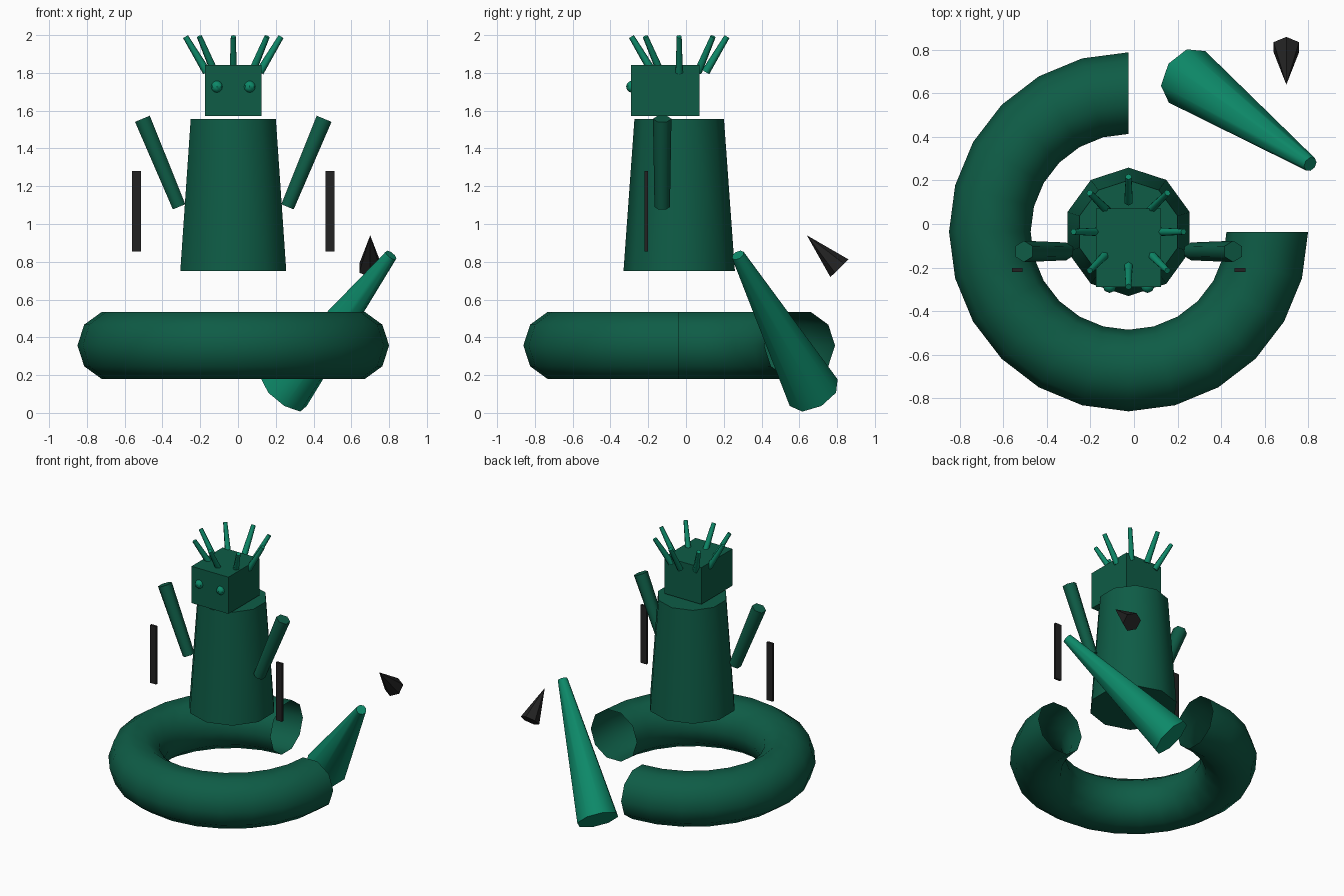
import bpy, bmesh, math
from mathutils import Vector, Matrix

if "Cube" in bpy.data.objects:
    bpy.data.objects.remove(bpy.data.objects["Cube"])

CX, CY = -0.025, -0.036   # axis of the figure


def material(name, rgb):
    m = bpy.data.materials.new(name)
    m.diffuse_color = (*rgb, 1)
    m.use_nodes = True
    m.node_tree.nodes["Principled BSDF"].inputs["Base Color"].default_value = m.diffuse_color
    return m


DARK = material("dark_green", (0.0044, 0.107, 0.061))
BRIGHT = material("bright_green", (0.004, 0.25, 0.14))
BLACK = material("near_black", (0.016, 0.016, 0.016))


def finish(name, bm, mat, smooth=40):
    me = bpy.data.meshes.new(name)
    bm.to_mesh(me)
    bm.free()
    ob = bpy.data.objects.new(name, me)
    bpy.context.collection.objects.link(ob)
    me.materials.append(mat)
    if smooth:
        bpy.ops.object.select_all(action='DESELECT')
        ob.select_set(True)
        bpy.context.view_layer.objects.active = ob
        bpy.ops.object.shade_smooth_by_angle(angle=math.radians(smooth))
    return ob


def cone(name, a, b, ra, rb, sides, mat, ref=(0, 1, 0), smooth=50):
    """Capped cone from a to b; its first corner points towards ref."""
    a, b, ref = Vector(a), Vector(b), Vector(ref)
    z = (b - a).normalized()
    y = (ref - z * ref.dot(z)).normalized()
    x = y.cross(z)
    rot = Matrix((x, y, z)).transposed().to_4x4()
    bm = bmesh.new()
    bmesh.ops.create_cone(bm, cap_ends=True, segments=sides, radius1=ra, radius2=rb,
                          depth=(b - a).length,
                          matrix=Matrix.Translation((a + b) / 2) @ rot)
    return finish(name, bm, mat, smooth)


def box(name, centre, size, mat):
    bm = bmesh.new()
    bmesh.ops.create_cube(bm, size=1, matrix=Matrix.Translation(centre) @ Matrix.Diagonal((*size, 1)))
    return finish(name, bm, mat, 0)


# Coiled lower body: open three-quarter ring
MAJ, MIN, R, r = 18, 10, 0.6375, 0.1875
bm = bmesh.new()
rings = []
for i in range(MAJ + 1):
    t = math.pi / 2 + 1.5 * math.pi * i / MAJ
    ring = []
    for j in range(MIN):
        p = 2 * math.pi * j / MIN
        d = R + r * math.cos(p)
        ring.append(bm.verts.new((CX + d * math.cos(t), CY + d * math.sin(t), 0.357 + r * math.sin(p))))
    rings.append(ring)
for A, B in zip(rings, rings[1:]):
    for j in range(MIN):
        k = (j + 1) % MIN
        bm.faces.new((A[j], B[j], B[k], A[k]))
finish("coil", bm, DARK)

# Torso and head
cone("torso", (CX, CY, 0.75), (CX, CY, 1.556), 0.295, 0.237, 10, DARK)
box("head", (CX, -0.109, 1.706), (0.30, 0.362, 0.27), DARK)

# Paired eyes, arms and blades
for s, side in ((-1, "left"), (1, "right")):
    bm = bmesh.new()
    bmesh.ops.create_uvsphere(bm, u_segments=8, v_segments=6, radius=0.032,
                              matrix=Matrix.Translation((CX + s * 0.087, -0.285, 1.727)))
    finish("eye_" + side, bm, BRIGHT)
    cone("arm_" + side, (CX + s * 0.287, -0.126, 1.091), (CX + s * 0.481, -0.126, 1.557),
         0.041, 0.049, 6, DARK, smooth=65)
    box("blade_" + side, (CX + s * 0.512, -0.211, 1.067), (0.049, 0.017, 0.425), BLACK)

# Crown of eight outward-leaning spikes
for i in range(8):
    c, s = math.cos(i * math.pi / 4), math.sin(i * math.pi / 4)
    cone(f"crown_spike_{i + 1}", (CX + 0.14 * c, CY + 0.14 * s, 1.804),
         (CX + 0.253 * c, CY + 0.253 * s, 1.992), 0.022, 0.015, 6, BRIGHT,
         ref=(c, s, 0), smooth=65)

# Tail and its pointed tip
cone("tail", (0.244, 0.676, 0.107), (0.81, 0.275, 0.835), 0.145, 0.035, 8, BRIGHT, ref=(0, 0, 1))
cone("tail_tip", (0.70, 0.812, 0.766), (0.70, 0.64, 0.94), 0.067, 0.0, 6, BLACK,
     ref=(0, 0, 1), smooth=0)
